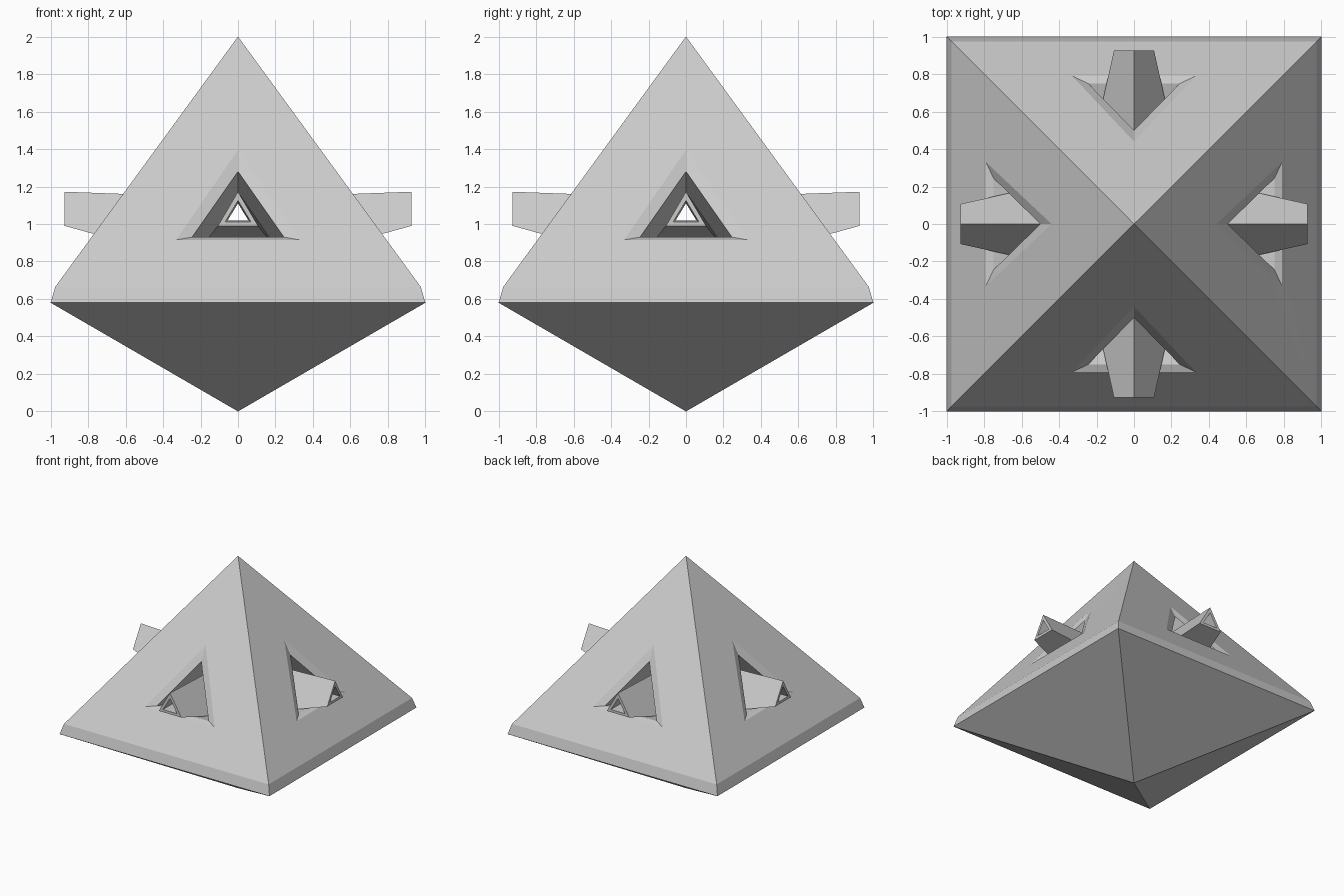
import bpy
import bmesh
import math
from mathutils import Matrix, Vector

cube = bpy.data.objects.get("Cube")
if cube:
    bpy.data.objects.remove(cube, do_unlink=True)

grey = bpy.data.materials.new("light_grey")
grey.use_nodes = True
GREY = (0.6, 0.6, 0.6, 1)
grey.diffuse_color = GREY
grey.node_tree.nodes["Principled BSDF"].inputs["Base Color"].default_value = GREY


def triangle(top_y, top_z, half, base_y, base_z):
    """Upright triangle on the front side: top point, right point, left point."""
    return [Vector((0, top_y, top_z)),
            Vector((-half, base_y, base_z)),
            Vector((half, base_y, base_z))]


def build(name, rings, extra_faces=()):
    """Bridge triangular rings, then repeat the side four times about z."""
    bm = bmesh.new()
    for side in range(4):
        turn = Matrix.Rotation(side * math.pi / 2, 3, "Z")
        loops = [[bm.verts.new(turn @ p) for p in ring] for ring in rings]
        for a, b in zip(loops, loops[1:]):
            for i in range(3):
                j = (i + 1) % 3
                bm.faces.new((a[i], a[j], b[j], b[i]))
        for face in extra_faces:
            bm.faces.new([bm.verts.new(turn @ Vector(p)) for p in face])
    bmesh.ops.remove_doubles(bm, verts=bm.verts, dist=0.0005)
    mesh = bpy.data.meshes.new(name)
    bm.to_mesh(mesh)
    bm.free()
    mesh.materials.append(grey)
    obj = bpy.data.objects.new(name, mesh)
    bpy.context.collection.objects.link(obj)
    bpy.ops.object.select_all(action="DESELECT")
    obj.select_set(True)
    bpy.context.view_layer.objects.active = obj
    bpy.ops.object.shade_smooth_by_angle(angle=math.radians(12))
    return obj


# Pyramid faces, dished towards a triangular opening with a sunken pocket
face = triangle(0, 2, 0.975, -0.975, 0.665)
dish = triangle(-0.44, 1.395, 0.33, -0.79, 0.915)
opening = triangle(-0.5, 1.28, 0.245, -0.75, 0.93)
pocket = triangle(-0.06, 1.14, 0.245, -0.31, 0.82)

# Chamfered rim and inverted lower pyramid
rim = [(-1, -1, 0.58), (1, -1, 0.58), (0.975, -0.975, 0.665), (-0.975, -0.975, 0.665)]
underside = [(0, 0, 0), (1, -1, 0.58), (-1, -1, 0.58)]
build("pyramid_body", [face, dish, opening, pocket], [rim, underside])

# Tapered triangular barrels rising from the pockets, bored right through
tip = triangle(-0.925, 1.172, 0.107, -0.925, 0.99)
muzzle = triangle(-0.925, 1.125, 0.068, -0.925, 1.012)
bore = triangle(-0.07, 1.11, 0.055, -0.07, 1.02)
build("barrels", [pocket, tip, muzzle, bore])
